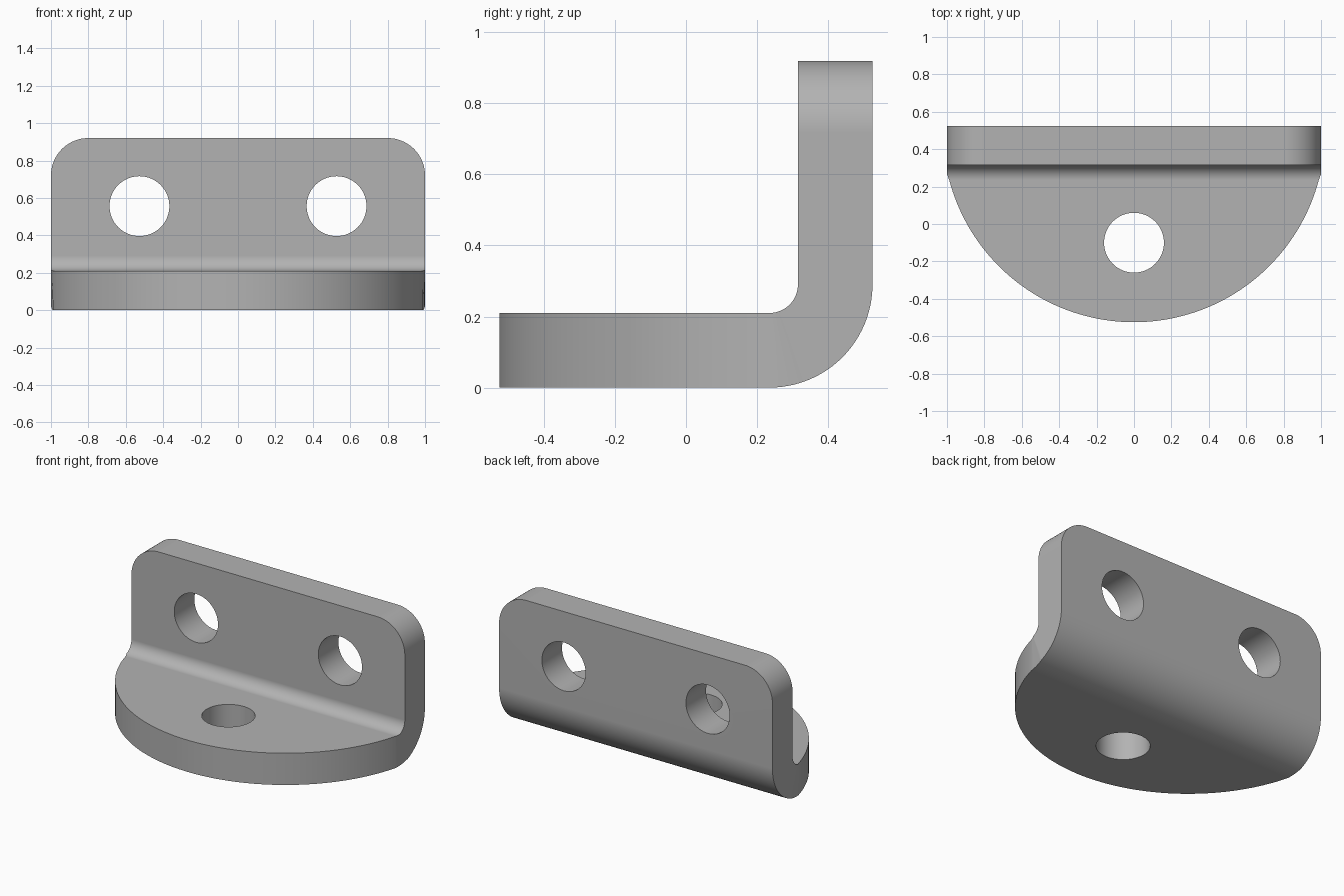
import bpy, bmesh
from math import sin, cos, radians, asin, sqrt, pi

if "Cube" in bpy.data.objects:
    bpy.data.objects.remove(bpy.data.objects["Cube"], do_unlink=True)

THICK, DEPTH, HEIGHT = 0.21, 0.525, 0.92
INNER = 0.08                      # inside bend radius
OUTER = INNER + THICK
BEND_Y, BEND_Z = DEPTH - OUTER, OUTER
ARC_R = 1.022                     # rounded front edge of the base
CORNER = 0.2                      # rounded top corners of the upright
HOLE_R = 0.16

metal = bpy.data.materials.new("grey metal")
metal.use_nodes = True
grey = (0.45, 0.45, 0.45, 1)
metal.diffuse_color = grey
metal.node_tree.nodes["Principled BSDF"].inputs["Base Color"].default_value = grey

# Sections along the bent sheet: inner (y, z), outer (y, z), half width
sections = []
start_width = sqrt(ARC_R ** 2 - (ARC_R - DEPTH - BEND_Y) ** 2)
end_angle = asin(start_width / ARC_R)
for i in range(41):               # base with round front
    a = end_angle * i / 40
    y = -DEPTH + ARC_R * (1 - cos(a))
    sections.append(((y, THICK), (y, 0), ARC_R * sin(a)))
for i in range(1, 25):            # quarter bend
    a = pi / 2 * i / 24
    width = min(1, start_width + (1 - start_width) * a / radians(22.5))
    inner, outer = [(BEND_Y + r * sin(a), BEND_Z - r * cos(a)) for r in (INNER, OUTER)]
    sections.append((inner, outer, width))
for i in range(25):               # upright with rounded corners
    a = pi / 2 * i / 24
    z = HEIGHT - CORNER + CORNER * sin(a)
    sections.append(((DEPTH - THICK, z), (DEPTH, z), 1 - CORNER + CORNER * cos(a)))

# Loft the sections into one solid sheet
bm = bmesh.new()
rings = []
for inner, outer, w in sections:
    rings.append([bm.verts.new((x, *p)) for x, p in
                  ((-w, inner), (w, inner), (w, outer), (-w, outer))])
for a, b in zip(rings, rings[1:]):
    for k in range(4):
        n = (k + 1) % 4
        bm.faces.new((a[k], a[n], b[n], b[k]))
bm.faces.new(rings[-1])
bmesh.ops.remove_doubles(bm, verts=bm.verts, dist=0.0001)
bmesh.ops.dissolve_limit(bm, angle_limit=radians(0.3), verts=bm.verts, edges=bm.edges)
bmesh.ops.recalc_face_normals(bm, faces=bm.faces)
mesh = bpy.data.meshes.new("bracket")
bm.to_mesh(mesh)
bm.free()
mesh.materials.append(metal)
bracket = bpy.data.objects.new("bracket", mesh)
bpy.context.collection.objects.link(bracket)


def drill(name, location, tilt):
    """Cut a round bolt hole through the bracket."""
    bpy.ops.mesh.primitive_cylinder_add(vertices=64, radius=HOLE_R, depth=0.5,
                                        location=location, rotation=(tilt, 0, 0))
    cutter = bpy.context.object
    cutter.name = name
    cutter.hide_render = True
    cutter.data.materials.append(metal)
    bpy.ops.object.select_all(action="DESELECT")
    bracket.select_set(True)
    bpy.context.view_layer.objects.active = bracket
    mod = bracket.modifiers.new(name, "BOOLEAN")
    mod.operation, mod.solver, mod.object = "DIFFERENCE", "EXACT", cutter
    bpy.ops.object.modifier_apply(modifier=mod.name)
    bpy.data.objects.remove(cutter, do_unlink=True)


drill("base_hole", (0, -0.1, THICK / 2), 0)
for side in (-1, 1):
    drill("upright_hole", (side * 0.527, DEPTH - THICK / 2, 0.556), pi / 2)

# Smooth curves, crisp edges, flat plates
bpy.ops.object.shade_smooth_by_angle(angle=radians(30))
weighted = bracket.modifiers.new("flat plates", "WEIGHTED_NORMAL")
weighted.keep_sharp = True
